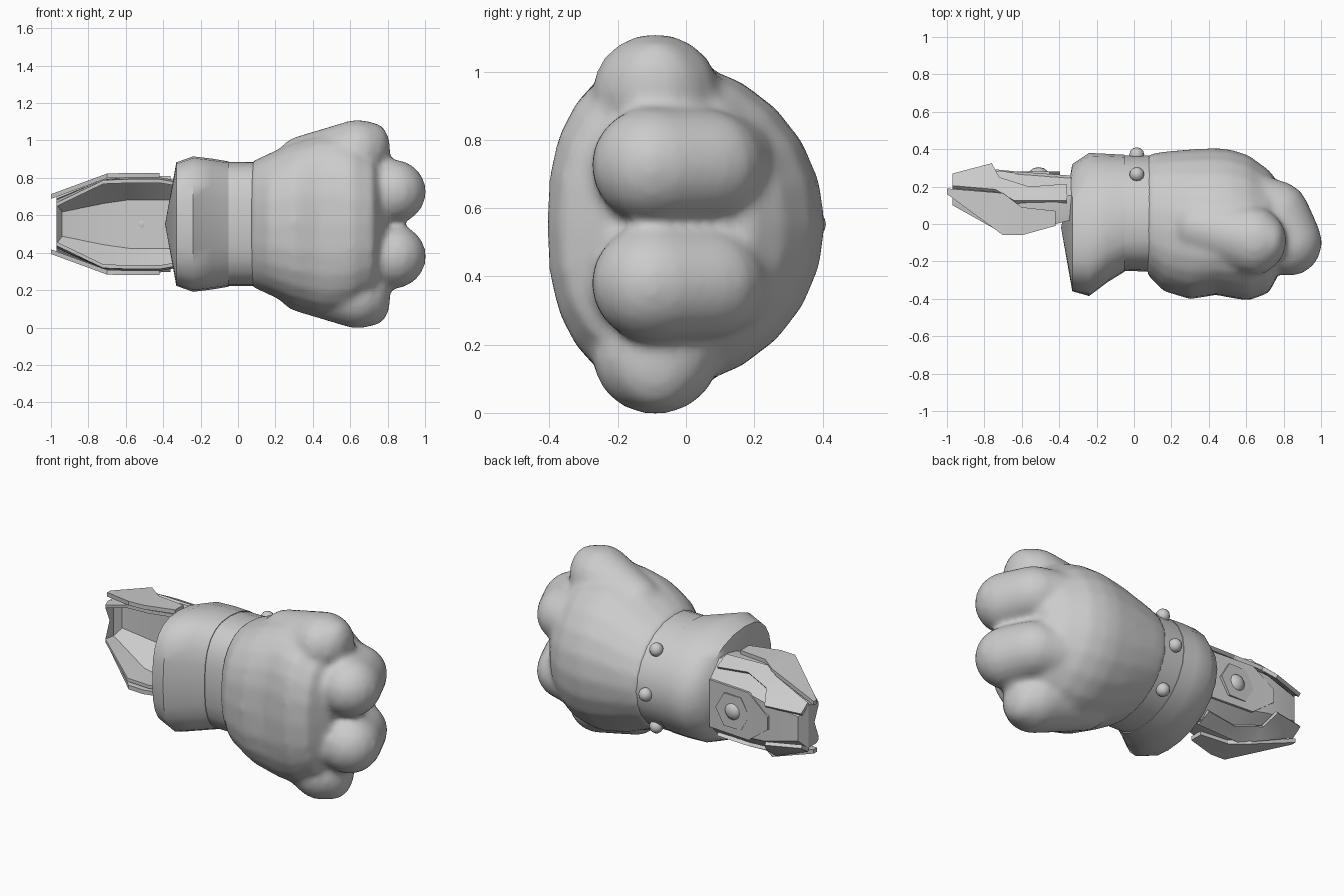
import bpy, bmesh, math
from mathutils import Vector, Matrix

if "Cube" in bpy.data.objects:
    bpy.data.objects.remove(bpy.data.objects["Cube"])

C = 0.553  # height of the mirror plane
gray = bpy.data.materials.new("plain_gray")
gray.diffuse_color = (0.6, 0.6, 0.6, 1)
gray.use_nodes = True
gray.node_tree.nodes["Principled BSDF"].inputs["Base Color"].default_value = gray.diffuse_color


def finish(name, bm, angle=40):
    bmesh.ops.recalc_face_normals(bm, faces=bm.faces[:])
    me = bpy.data.meshes.new(name)
    bm.to_mesh(me)
    bm.free()
    me.materials.append(gray)
    for p in me.polygons:
        p.use_smooth = True
    me.set_sharp_from_angle(angle=math.radians(angle))
    ob = bpy.data.objects.new(name, me)
    bpy.context.collection.objects.link(ob)
    return ob


def skin(bm, rings, tips=(None, None)):
    """Skin a list of point rings; each end closes flat or to a tip."""
    vr = [[bm.verts.new(p) for p in r] for r in rings]
    n = len(vr[0])
    for a, b in zip(vr, vr[1:]):
        for i in range(n):
            j = (i + 1) % n
            bm.faces.new((a[i], a[j], b[j], b[i]))
    for ring, tip in ((vr[0], tips[0]), (vr[-1], tips[1])):
        if tip is None:
            bmesh.ops.triangulate(bm, faces=[bm.faces.new(ring)])
        else:
            t = bm.verts.new(tip)
            for i in range(n):
                bm.faces.new((ring[i], ring[(i + 1) % n], t))
    bmesh.ops.recalc_face_normals(bm, faces=bm.faces[:])


def loft(name, rings, tips=(None, None), angle=40):
    bm = bmesh.new()
    skin(bm, rings, tips)
    return finish(name, bm, angle)


def egg(x, y0, y1, yw, h, n=24, e0=0.75):
    """Cross-section: squarish toward the palm, round toward the back."""
    pts = []
    for i in range(n):
        a = 2 * math.pi * i / n
        s, c = math.sin(a), math.cos(a)
        e = e0 if s < 0 else 1.0
        y = yw + (y1 - yw) * s if s >= 0 else yw - (yw - y0) * abs(s) ** e
        pts.append((x, y, C + h * math.copysign(abs(c) ** e, c)))
    return pts


def add_ball(bm, center, size, u=16, v=10):
    m = Matrix.Translation(center) @ Matrix.Diagonal((*size, 1))
    return bmesh.ops.create_uvsphere(bm, u_segments=u, v_segments=v,
                                     radius=1, matrix=m)["verts"]


def ball(name, center, size):
    bm = bmesh.new()
    add_ball(bm, center, size, 12, 8)
    return finish(name, bm, 60)


def add_toe(bm, balls):
    """Hull around a chain of balls, added to bm."""
    tmp = bmesh.new()
    for c, r in balls:
        add_ball(tmp, c, r)
    res = bmesh.ops.convex_hull(tmp, input=tmp.verts[:])
    hull = {f for f in res["geom"] if isinstance(f, bmesh.types.BMFace)}
    vmap = {v: bm.verts.new(v.co) for f in hull for v in f.verts}
    for f in hull:
        bm.faces.new([vmap[v] for v in f.verts])
    tmp.free()


def plate(name, pts, push):
    """Thicken an outline by a push vector."""
    bm = bmesh.new()
    lo = [bm.verts.new(p) for p in pts]
    hi = [bm.verts.new(Vector(p) + Vector(push)) for p in pts]
    n = len(pts)
    for ring in (lo, hi):
        bmesh.ops.triangulate(bm, faces=[bm.faces.new(ring)])
    for i in range(n):
        j = (i + 1) % n
        bm.faces.new((lo[i], lo[j], hi[j], hi[i]))
    return finish(name, bm, 25)


# Flared cuff with a slightly domed end
loft("cuff", [egg(*s) for s in (
    (-0.33, -0.36, 0.32, -0.10, 0.33), (-0.24, -0.385, 0.38, -0.10, 0.362),
    (-0.14, -0.31, 0.375, -0.04, 0.35), (-0.05, -0.255, 0.37, 0.0, 0.335))],
    ((-0.39, -0.02, C), None), 52)

# Wrist band
loft("wrist_band", [egg(*s) for s in (
    (-0.06, -0.25, 0.366, 0.0, 0.331), (0.09, -0.255, 0.366, 0.0, 0.331))])

# Paw: palm body and four toes blended into one soft shape
paw = bmesh.new()
skin(paw, [egg(*s, e0=0.82) for s in (
    (0.07, -0.27, 0.372, 0.0, 0.333), (0.16, -0.36, 0.388, -0.03, 0.375),
    (0.30, -0.402, 0.40, -0.06, 0.44), (0.44, -0.38, 0.407, -0.08, 0.48),
    (0.52, -0.395, 0.398, -0.08, 0.48), (0.61, -0.41, 0.37, -0.08, 0.46),
    (0.72, -0.37, 0.29, -0.06, 0.40), (0.79, -0.24, 0.20, -0.04, 0.30))],
    (None, (0.82, -0.02, C)))
for s in (1, -1):
    add_toe(paw, [((0.83, -0.10, C + s * 0.173), (0.177, 0.18, 0.172)),
                  ((0.77, 0.05, C + s * 0.173), (0.17, 0.18, 0.165)),
                  ((0.62, 0.10, C + s * 0.173), (0.17, 0.18, 0.16))])
    add_toe(paw, [((0.64, -0.09, C + s * 0.39), (0.17, 0.185, 0.168)),
                  ((0.73, -0.09, C + s * 0.40), (0.085, 0.13, 0.14)),
                  ((0.34, -0.02, C + s * 0.32), (0.14, 0.15, 0.15))])
rough = finish("paw_rough", paw)
rm = rough.modifiers.new("blend", 'REMESH')
rm.mode = 'VOXEL'
rm.voxel_size = 0.02
sm = rough.modifiers.new("soften", 'SMOOTH')
sm.factor = 0.5
sm.iterations = 7
dg = bpy.context.evaluated_depsgraph_get()
soft = bpy.data.meshes.new_from_object(rough.evaluated_get(dg))
bpy.data.objects.remove(rough)
bm = bmesh.new()
bm.from_mesh(soft)
bpy.data.meshes.remove(soft)
finish("paw", bm, 60)

# Mirrored arm armour
for s, side in ((1, "upper"), (-1, "lower")):
    # Bent strip along the side of the arm
    strip = ((-1.0, 0.16, 0.19, 0.135), (-0.7, -0.06, 0.165, 0.245),
             (-0.6, -0.06, 0.09, 0.248), (-0.42, -0.01, 0.07, 0.248))
    loft(side + "_side_strip", [[(x, a, C + s * z), (x, b, C + s * z),
                                 (x, b, C + s * (z + 0.025)), (x, a, C + s * (z + 0.025))]
                                for x, a, b, z in strip], angle=25)

    # Zigzag shoulder plate sloping toward the back of the arm
    zig = ((-0.97, 0.19, 0.135), (-0.74, 0.17, 0.23), (-0.64, 0.11, 0.248),
           (-0.36, 0.11, 0.24), (-0.36, 0.20, 0.195), (-0.56, 0.185, 0.21),
           (-0.72, 0.235, 0.175), (-0.76, 0.31, 0.105), (-0.97, 0.255, 0.09))
    plate(side + "_zigzag_plate", [(x, y, C + s * z) for x, y, z in zig],
          (0, 0.015, s * 0.016))


# Forearm: tapering trough, open toward the front
def arm_ring(x, y0, y1, yw, zf, zw, zb, notch=0.0):
    half = ((y0, zf), (yw, zw), (yw + 0.08, zw), (y1, zb))
    inner = ((y0, zf - 0.02), (yw + 0.06, zw - 0.025), (y1 - 0.035, zb - 0.01))
    top = [(x + (notch if i == 3 else 0), y, z) for i, (y, z) in enumerate(half)]
    ins = [(x + (notch if i == 2 else 0), y, z) for i, (y, z) in enumerate(inner)]
    ring = (top + [(a, y, -z) for a, y, z in reversed(top)]
            + [(a, y, -z) for a, y, z in ins] + ins[::-1])
    return [(a, y, C + z) for a, y, z in ring]


loft("forearm", [arm_ring(*s) for s in (
    (-0.97, 0.10, 0.255, 0.12, 0.115, 0.13, 0.075, 0.03),
    (-0.72, -0.04, 0.285, 0.06, 0.235, 0.24, 0.12),
    (-0.58, -0.04, 0.265, 0.04, 0.24, 0.25, 0.14),
    (-0.42, 0.00, 0.25, 0.06, 0.24, 0.25, 0.14),
    (-0.30, 0.03, 0.245, 0.08, 0.22, 0.23, 0.14))], angle=25)

# Pointed plate on the back of the arm, with hexagon and stud
plate("arm_back_plate", [(x, y, C + z) for x, y, z in (
    (-0.34, 0.245, 0.145), (-0.62, 0.266, 0.145), (-0.76, 0.28, 0.04),
    (-0.76, 0.28, -0.04), (-0.62, 0.266, -0.145), (-0.34, 0.245, -0.145))],
    (0, 0.014, 0))
plate("arm_hexagon", [(-0.51 + 0.115 * math.cos(i * math.pi / 3), 0.262,
                       C + 0.115 * math.sin(i * math.pi / 3)) for i in range(6)],
      (0, 0.018, 0))
ball("arm_stud", (-0.51, 0.262, C), (0.055, 0.042, 0.055))

# Three studs on the back of the wrist band
for i, (y, z) in enumerate(((0.265, 0.235), (0.37, 0.0), (0.265, -0.235))):
    ball(f"band_stud_{i + 1}", (0.015, y, C + z), (0.04, 0.04, 0.04))
